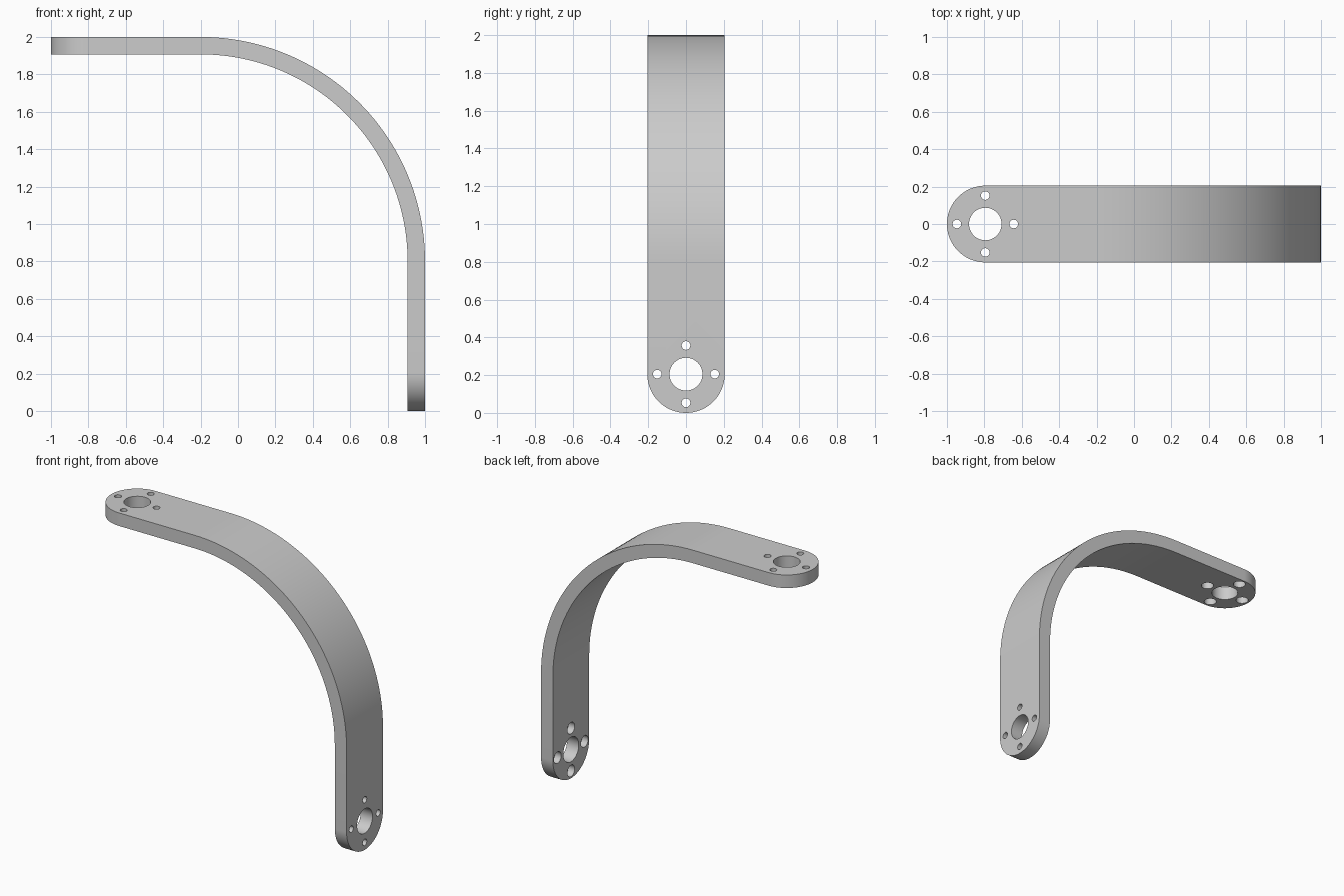
import bpy, bmesh
from math import sin, cos, pi
from mathutils import Matrix, Vector

if "Cube" in bpy.data.objects:
    bpy.data.objects.remove(bpy.data.objects["Cube"])

R_OUT, THICK, HALF_W = 1.2, 0.093, 0.205
CX, CZ = -0.2, 0.8            # bend centre
CAP_STEPS, BEND_STEPS = 24, 48

grey = bpy.data.materials.new("plain_grey")
grey.use_nodes = True
colour = (0.6, 0.6, 0.6, 1)
grey.diffuse_color = colour
grey.node_tree.nodes["Principled BSDF"].inputs["Base Color"].default_value = colour


def make_object(name, bm):
    bmesh.ops.recalc_face_normals(bm, faces=bm.faces)
    mesh = bpy.data.meshes.new(name)
    bm.to_mesh(mesh)
    bm.free()
    mesh.materials.append(grey)
    obj = bpy.data.objects.new(name, mesh)
    bpy.context.collection.objects.link(obj)
    return obj


# Stations along the strap: outer point, inner point, half width
def cap_station(i):
    a = i / CAP_STEPS * pi / 2
    x = -1 + HALF_W * (1 - cos(a))
    return (x, CZ + R_OUT), (x, CZ + R_OUT - THICK), HALF_W * sin(a)


def bend_station(i):
    a = i / BEND_STEPS * pi / 2
    r = R_OUT - THICK
    return ((CX + R_OUT * sin(a), CZ + R_OUT * cos(a)),
            (CX + r * sin(a), CZ + r * cos(a)), HALF_W)


def swap(station):
    # Mirror across the diagonal of the bend
    (xo, zo), (xi, zi), w = station
    return (zo - 1, xo + 1), (zi - 1, xi + 1), w


caps = [cap_station(i) for i in range(CAP_STEPS + 1)]
stations = caps + [bend_station(i) for i in range(BEND_STEPS + 1)]
stations += [swap(s) for s in reversed(caps)]

# Bent strap with rounded ends
bm = bmesh.new()
rows = []
for outer, inner, w in stations:
    rows.append([bm.verts.new((p[0], y, p[1]))
                 for p, y in ((outer, -w), (outer, w), (inner, w), (inner, -w))])
for a, b in zip(rows, rows[1:]):
    for k in range(4):
        n = (k + 1) % 4
        bm.faces.new((a[k], a[n], b[n], b[k]))
bmesh.ops.remove_doubles(bm, verts=bm.verts, dist=1e-5)
bmesh.ops.dissolve_degenerate(bm, edges=bm.edges, dist=1e-5)
bmesh.ops.dissolve_limit(bm, angle_limit=0.002, verts=bm.verts, edges=bm.edges)
strap = make_object("bent_strap", bm)


# Hole cutters for both ends
def add_cylinder(bm, radius, depth, centre, turn, segments):
    bmesh.ops.create_cone(bm, cap_ends=True, segments=segments, radius1=radius,
                          radius2=radius, depth=depth,
                          matrix=Matrix.Translation(centre) @ turn)


def cut_holes(name, radius, offset, low, high, segments):
    """Round holes from low to high, measured inward from the outer face."""
    bm = bmesh.new()
    mid, depth = (low + high) / 2, high - low
    spots = [(0, 0)] if offset == 0 else [(offset, 0), (-offset, 0), (0, offset), (0, -offset)]
    e = -1 + HALF_W
    for u, v in spots:
        add_cylinder(bm, radius, depth, Vector((e + u, v, 2 - mid)), Matrix(), segments)
        add_cylinder(bm, radius, depth, Vector((1 - mid, v, HALF_W + u)),
                     Matrix.Rotation(pi / 2, 4, 'Y'), segments)
    cutter = make_object(name, bm)
    cutter.hide_render = True
    mod = strap.modifiers.new(name, 'BOOLEAN')
    mod.operation, mod.solver, mod.object = 'DIFFERENCE', 'EXACT', cutter
    bpy.context.view_layer.objects.active = strap
    bpy.ops.object.modifier_apply(modifier=name)
    bpy.data.objects.remove(cutter)


cut_holes("centre_bore", 0.087, 0, -0.05, THICK + 0.05, 48)
cut_holes("screw_holes", 0.023, 0.152, -0.05, THICK + 0.05, 24)
cut_holes("counterbores", 0.041, 0.152, 0.045, THICK + 0.05, 24)

# Smooth bend and bores with sharp rims
for o in bpy.context.selected_objects:
    o.select_set(False)
strap.select_set(True)
bpy.context.view_layer.objects.active = strap
bpy.ops.object.shade_smooth_by_angle(angle=pi / 6)
